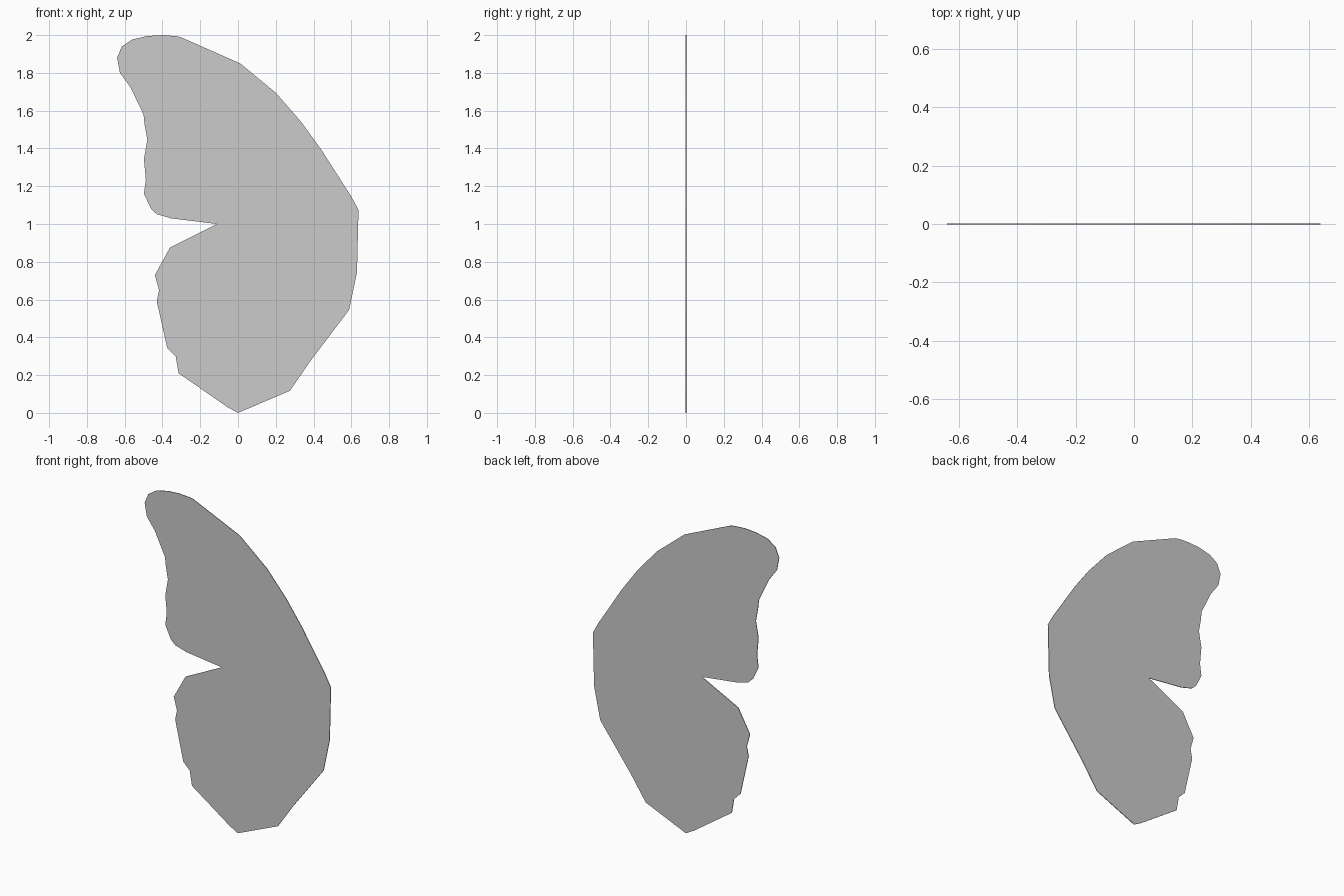
import bpy, bmesh

if "Cube" in bpy.data.objects:
    bpy.data.objects.remove(bpy.data.objects["Cube"])

THICKNESS = 0.004

# Outer (leading) edge, from the bottom tip up to the top lobe
leading_edge = [(0, 0), (.275, .117), (.38, .27), (.588, .545), (.63, .745), (.638, 1.075),
                (.60, 1.145), (.44, 1.395), (.335, 1.54), (.20, 1.695), (.012, 1.85), (-.305, 1.99)]
# Rounded top lobe
top_lobe = [(-.33, 1.995), (-.405, 2.0), (-.48, 1.995), (-.56, 1.977), (-.615, 1.94),
            (-.64, 1.88), (-.625, 1.80)]
# Wavy trailing edge of the upper wing, ending in the notch
upper_trailing = [(-.57, 1.725), (-.50, 1.58), (-.495, 1.53), (-.48, 1.445), (-.498, 1.345),
                  (-.488, 1.235), (-.498, 1.16), (-.46, 1.08), (-.43, 1.052), (-.355, 1.03), (-.11, 1.0)]
# Wavy trailing edge of the lower wing, back to the bottom tip
lower_trailing = [(-.36, .875), (-.44, .73), (-.418, .65), (-.43, .59), (-.375, .345),
                  (-.33, .30), (-.315, .21), (-.055, .03)]

# Thin flat wing: fill the outline, then extrude it along y
bm = bmesh.new()
outline = leading_edge + top_lobe + upper_trailing + lower_trailing
face = bm.faces.new([bm.verts.new((x, -THICKNESS / 2, z)) for x, z in outline])
extruded = bmesh.ops.extrude_face_region(bm, geom=[face], use_keep_orig=True)
back = [v for v in extruded["geom"] if isinstance(v, bmesh.types.BMVert)]
bmesh.ops.translate(bm, verts=back, vec=(0, THICKNESS, 0))
bmesh.ops.recalc_face_normals(bm, faces=bm.faces)
bmesh.ops.triangulate(bm, faces=[f for f in bm.faces if len(f.verts) > 4])

mesh = bpy.data.meshes.new("butterfly_wing")
bm.to_mesh(mesh)
bm.free()
wing = bpy.data.objects.new("butterfly_wing", mesh)
bpy.context.collection.objects.link(wing)
